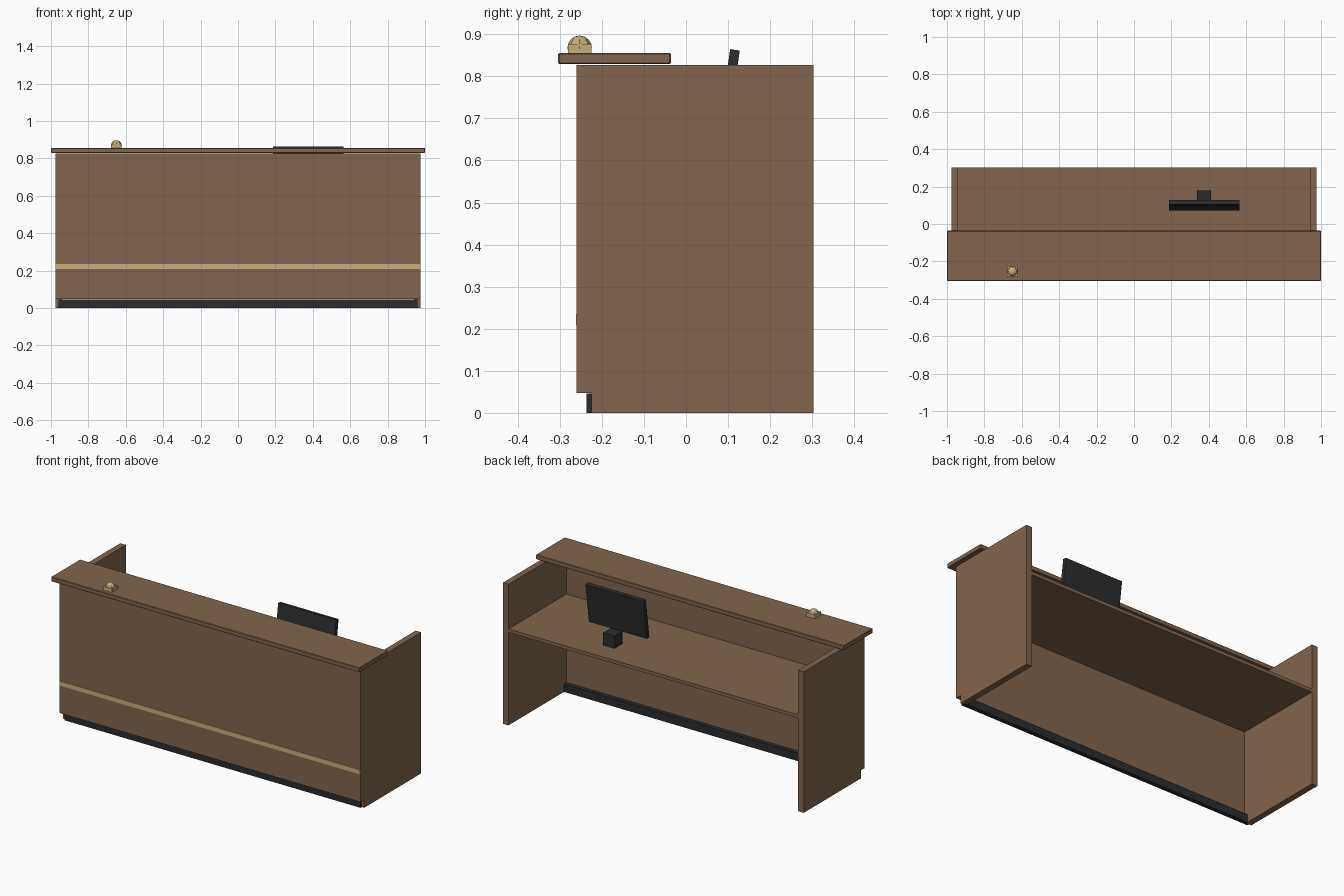
import bpy, bmesh, math
from mathutils import Matrix, Vector

old = bpy.data.objects.get("Cube")
if old:
    bpy.data.objects.remove(old, do_unlink=True)


def material(name, rgb):
    m = bpy.data.materials.new(name)
    m.use_nodes = True
    color = (*rgb, 1)
    m.diffuse_color = color
    m.node_tree.nodes["Principled BSDF"].inputs["Base Color"].default_value = color
    return m


wood = material("brown wood", (0.22, 0.13, 0.077))
brass = material("pale brass", (0.56, 0.43, 0.2))
black = material("charcoal", (0.023, 0.025, 0.027))


def finish(name, bm, mat):
    bmesh.ops.recalc_face_normals(bm, faces=bm.faces)
    mesh = bpy.data.meshes.new(name)
    bm.to_mesh(mesh)
    bm.free()
    mesh.materials.append(mat)
    obj = bpy.data.objects.new(name, mesh)
    bpy.context.collection.objects.link(obj)
    return obj


def box(name, mat, x, y, z, bevel=0):
    """Box from (low, high) ranges on each axis."""
    bm = bmesh.new()
    bmesh.ops.create_cube(bm, size=1)
    ranges = (x, y, z)
    for v in bm.verts:
        v.co = Vector([(a + b) / 2 + c * (b - a) for (a, b), c in zip(ranges, v.co)])
    obj = finish(name, bm, mat)
    if bevel:
        mod = obj.modifiers.new("Soft edge", "BEVEL")
        mod.width = bevel
        mod.segments = 1
    return obj


# Side panels with a toe notch at the lower front
profile = [(0.303, 0), (0.303, 0.827), (-0.26, 0.827),
           (-0.26, 0.047), (-0.225, 0.047), (-0.225, 0)]
for side, sign in (("left", 1), ("right", -1)):
    bm = bmesh.new()
    face = bm.faces.new([bm.verts.new((sign * 0.94, y, z)) for y, z in profile])
    ext = bmesh.ops.extrude_face_region(bm, geom=[face])
    moved = [g for g in ext["geom"] if isinstance(g, bmesh.types.BMVert)]
    bmesh.ops.translate(bm, verts=moved, vec=(sign * 0.036, 0, 0))
    finish(f"{side}_side_panel", bm, wood)

# Desk body
box("front_panel", wood, (-0.975, 0.975), (-0.26, -0.235), (0.047, 0.827))
box("worktop", wood, (-0.94, 0.94), (-0.236, 0.302), (0.545, 0.565))
box("counter_top", wood, (-1, 1), (-0.304, -0.036), (0.829, 0.856), 0.003)
box("kick_board", black, (-0.96, 0.96), (-0.237, -0.212), (0, 0.046))
box("brass_strip", brass, (-0.976, 0.976), (-0.262, -0.256), (0.209, 0.235))

# Monitor leaning back on a block stand
box("monitor_stand", black, (0.338, 0.412), (0.106, 0.18), (0.565, 0.638))
screen = box("monitor", black, (-0.188, 0.188), (-0.0115, 0.0115), (-0.117, 0.117))
screen.matrix_world = (Matrix.Translation((0.375, 0.1, 0.747))
                       @ Matrix.Rotation(math.radians(-8), 4, "X"))

# Service bell: square base and faceted dome
bx, by = -0.65, -0.253
box("bell_base", brass, (bx - 0.028, bx + 0.028), (by - 0.028, by + 0.028), (0.856, 0.877))
bm = bmesh.new()
bmesh.ops.create_uvsphere(bm, u_segments=8, v_segments=8, radius=0.029)
bmesh.ops.bisect_plane(bm, geom=bm.verts[:] + bm.edges[:] + bm.faces[:],
                       plane_co=(0, 0, -0.011), plane_no=(0, 0, -1), clear_outer=True)
bmesh.ops.translate(bm, verts=bm.verts, vec=(bx, by, 0.868))
finish("bell_dome", bm, brass)
